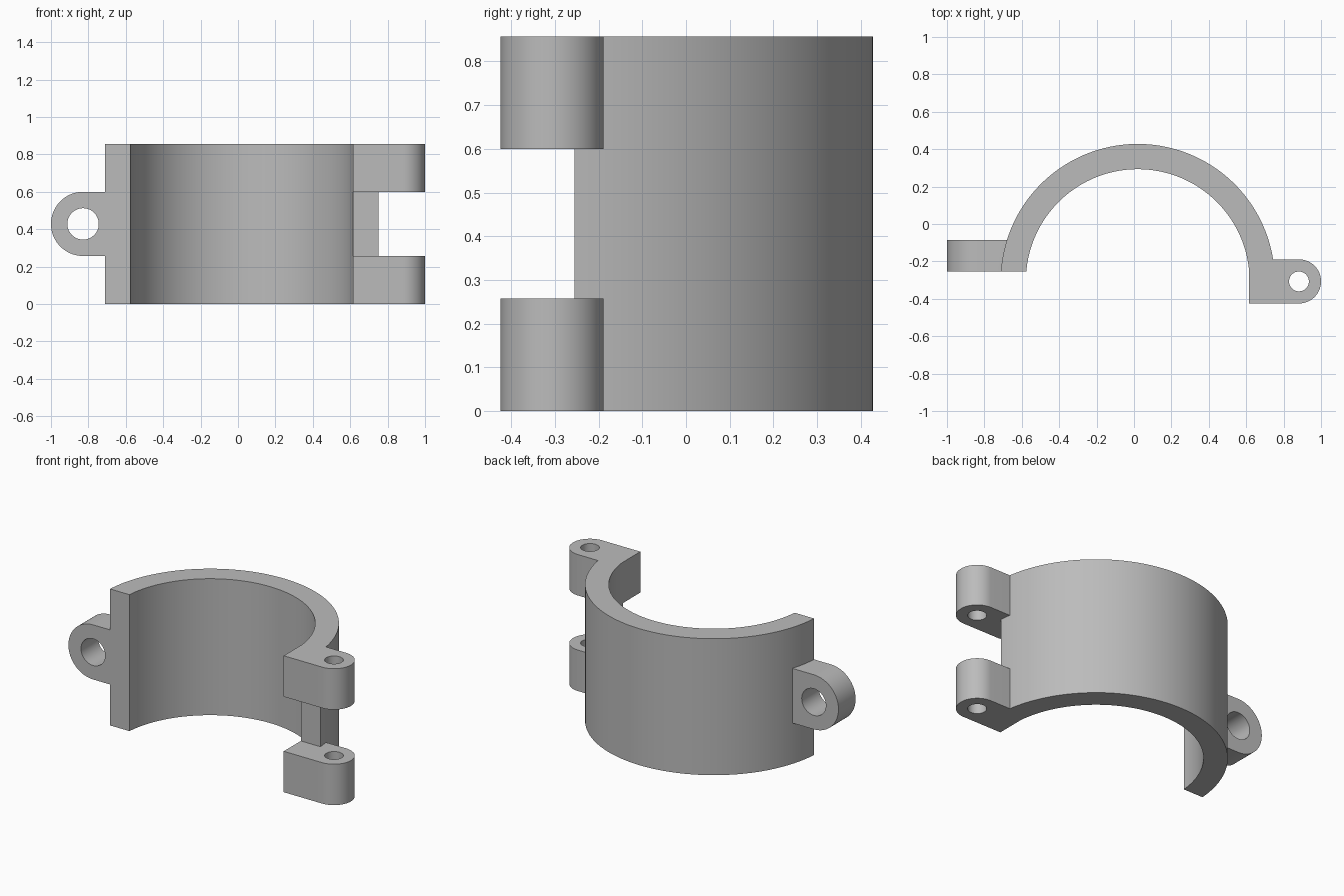
import bpy, bmesh, math
from mathutils import Matrix, Vector

if "Cube" in bpy.data.objects:
    bpy.data.objects.remove(bpy.data.objects["Cube"], do_unlink=True)

HEIGHT = 0.857
CX, CY = 0.02, -0.305          # axis of the half ring
R_OUT, R_IN = 0.733, 0.598
END_Y = -0.255                 # flat ends of the half ring
LOW, HIGH = 0.257, 0.6         # gap between the hinge lugs

grey = bpy.data.materials.new("plain grey")
grey.use_nodes = True
grey.diffuse_color = (0.5, 0.5, 0.5, 1)
grey.node_tree.nodes["Principled BSDF"].inputs["Base Color"].default_value = (0.5, 0.5, 0.5, 1)


def arc(cx, cy, r, a0, a1, n):
    return [(cx + r * math.cos(a0 + (a1 - a0) * i / n),
             cy + r * math.sin(a0 + (a1 - a0) * i / n)) for i in range(n + 1)]


def prism(name, outline, start, end, matrix=Matrix()):
    """Extrude a flat outline from start to end along its normal."""
    bm = bmesh.new()
    face = bm.faces.new([bm.verts.new((x, y, start)) for x, y in outline])
    out = bmesh.ops.extrude_face_region(bm, geom=[face])
    moved = [v for v in out["geom"] if isinstance(v, bmesh.types.BMVert)]
    bmesh.ops.translate(bm, verts=moved, vec=Vector((0, 0, end - start)))
    bm.transform(matrix)
    bmesh.ops.recalc_face_normals(bm, faces=bm.faces)
    mesh = bpy.data.meshes.new(name)
    bm.to_mesh(mesh)
    bm.free()
    mesh.materials.append(grey)
    obj = bpy.data.objects.new(name, mesh)
    bpy.context.collection.objects.link(obj)
    return obj


def combine(target, other, operation):
    mod = target.modifiers.new(operation.lower(), "BOOLEAN")
    mod.operation, mod.object, mod.solver = operation, other, "EXACT"
    bpy.context.view_layer.objects.active = target
    bpy.ops.object.modifier_apply(modifier=mod.name)
    bpy.data.objects.remove(other, do_unlink=True)


# Half ring with flat ends
a_out = math.asin((END_Y - CY) / R_OUT)
a_in = math.asin((END_Y - CY) / R_IN)
profile = (arc(CX, CY, R_OUT, a_out, math.pi - a_out, 96)
           + arc(CX, CY, R_IN, math.pi - a_in, a_in, 96))
clamp = prism("half_ring_clamp", profile, 0, HEIGHT)

# Pair of hinge lugs with vertical pin holes
LUG_R, PIN_X, PIN_Y = 0.118, 0.882, -0.307
lug = ([(0.615, PIN_Y - LUG_R)]
       + arc(PIN_X, PIN_Y, LUG_R, -math.pi / 2, math.pi / 2, 32)
       + [(0.615, PIN_Y + LUG_R)])
for z0, z1 in ((0, LOW), (HIGH, HEIGHT)):
    combine(clamp, prism("hinge_lug", lug, z0, z1), "UNION")
pin = arc(PIN_X, PIN_Y, 0.053, 0, math.tau, 48)[:-1]
combine(clamp, prism("pin_cutter", pin, -0.1, HEIGHT + 0.1), "DIFFERENCE")

# Bolt ear with a hole running front to back
upright = Matrix.Rotation(math.pi / 2, 4, "X")
EAR_R = (HIGH - LOW) / 2
EAR_X, EAR_Z = -1 + EAR_R, (HIGH + LOW) / 2
ear = ([(-0.64, EAR_Z + EAR_R)]
       + arc(EAR_X, EAR_Z, EAR_R, math.pi / 2, 1.5 * math.pi, 48)
       + [(-0.64, EAR_Z - EAR_R)])
combine(clamp, prism("bolt_ear", ear, 0.085, -END_Y, upright), "UNION")
bolt = arc(EAR_X, EAR_Z, 0.084, 0, math.tau, 48)[:-1]
combine(clamp, prism("bolt_cutter", bolt, 0, 0.4, upright), "DIFFERENCE")

# Smooth curved walls, keep corners crisp
bpy.ops.object.select_all(action="DESELECT")
clamp.select_set(True)
bpy.context.view_layer.objects.active = clamp
bpy.ops.object.shade_smooth_by_angle(angle=math.radians(30))
